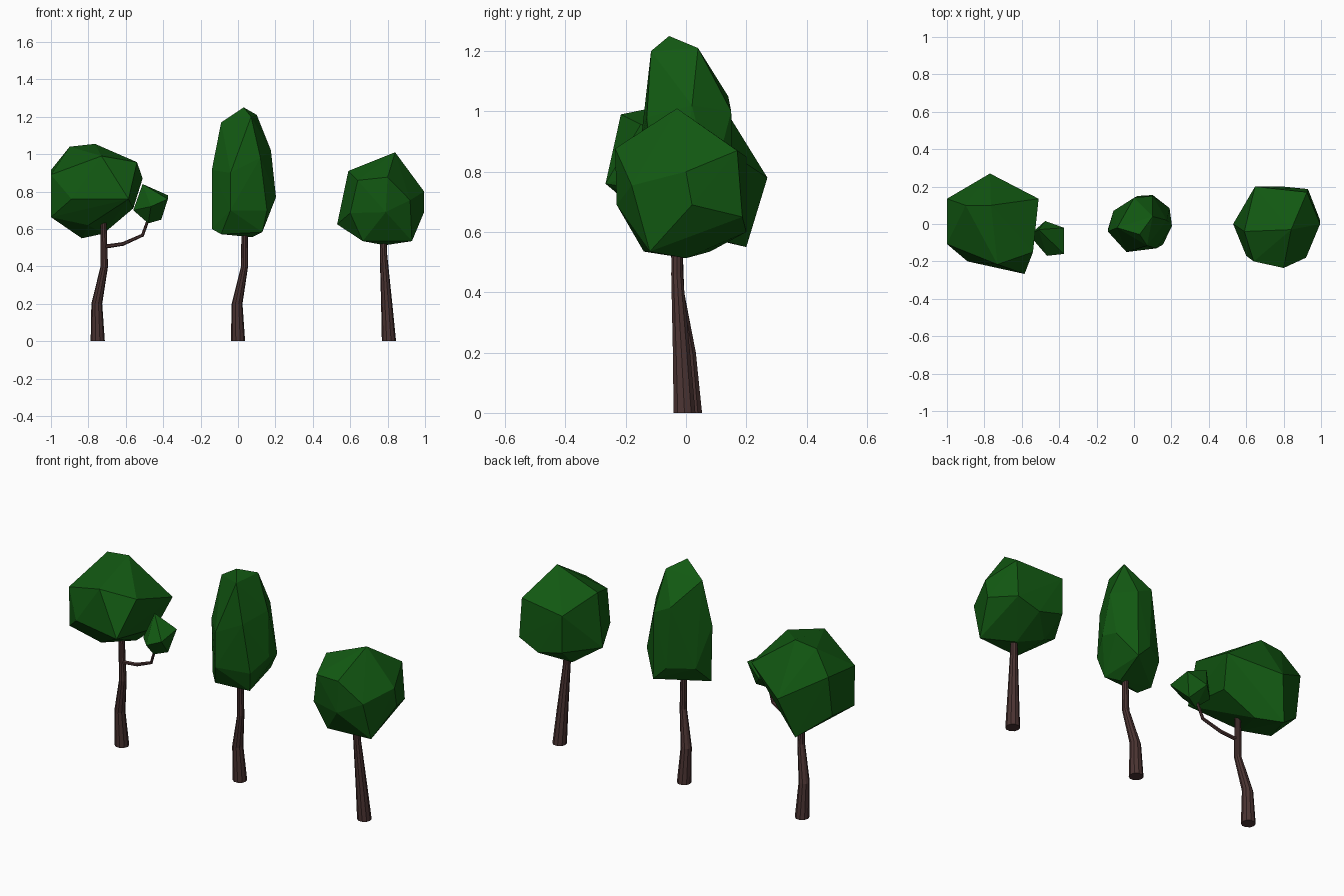
import bpy
import bmesh
from math import cos, sin, tau
from mathutils import Vector

default_cube = bpy.data.objects.get("Cube")
if default_cube:
    bpy.data.objects.remove(default_cube, do_unlink=True)


def make_material(name, colour):
    material = bpy.data.materials.new(name)
    material.use_nodes = True
    material.diffuse_color = colour
    material.node_tree.nodes["Principled BSDF"].inputs["Base Color"].default_value = colour
    return material


leaf_green = make_material("leaf green", (0.006, 0.1, 0.006, 1))
bark_brown = make_material("bark brown", (0.07, 0.034, 0.032, 1))


def finish(name, bm, material):
    """Turn a bmesh into a flat shaded object."""
    bmesh.ops.recalc_face_normals(bm, faces=bm.faces)
    mesh = bpy.data.meshes.new(name)
    bm.to_mesh(mesh)
    bm.free()
    mesh.materials.append(material)
    result = bpy.data.objects.new(name, mesh)
    bpy.context.scene.collection.objects.link(result)
    return result


def faceted_crown(name, corners):
    """Wrap a chunky faceted leaf mass around its corner points."""
    bm = bmesh.new()
    for corner in corners:
        bm.verts.new(corner)
    hull = bmesh.ops.convex_hull(bm, input=bm.verts)
    spare = {v for v in hull["geom_interior"] if isinstance(v, bmesh.types.BMVert)}
    bmesh.ops.delete(bm, geom=list(spare), context="VERTS")
    return finish(name, bm, leaf_green)


def tapered_stem(name, stations, sides, upright=True):
    """Loft rings along stations of (x, y, z, radius)."""
    bm = bmesh.new()
    centres = [Vector(s[:3]) for s in stations]
    rings = []
    for i, centre in enumerate(centres):
        along = centres[min(i + 1, len(centres) - 1)] - centres[max(i - 1, 0)]
        if upright:
            along = Vector((0, 0, 1))
        across = along.cross(Vector((0, 1, 0))).normalized()
        other = along.cross(across).normalized()
        radius = stations[i][3]
        rings.append([
            bm.verts.new(centre + radius * (across * cos(tau * k / sides) + other * sin(tau * k / sides)))
            for k in range(sides)
        ])
    for low, high in zip(rings, rings[1:]):
        for k in range(sides):
            n = (k + 1) % sides
            bm.faces.new((low[k], low[n], high[n], high[k]))
    bm.faces.new(rings[0])
    bm.faces.new(rings[-1])
    return finish(name, bm, bark_brown)


# Broad tree: bent trunk, side branch, large crown and small side crown
tapered_stem("broad_tree_trunk", [
    (-.75, .017, 0, .038), (-.755, .005, .2, .029),
    (-.715, -.025, .4, .02), (-.72, -.03, .66, .016),
], 10)
tapered_stem("broad_tree_branch", [
    (-.715, -.03, .505, .011), (-.615, -.04, .52, .01),
    (-.51, -.06, .567, .009), (-.47, -.07, .68, .007),
], 6, upright=False)
faceted_crown("broad_tree_crown", [
    (-.765, .1, 1.055), (-.9, .1, 1.04), (-1, .135, .915), (-1, -.107, .89),
    (-1, -.1, .663), (-1, .1, .68), (-.835, .2, .55), (-.72, .106, .575),
    (-.89, -.2, .76), (-.585, -.267, .76), (-.73, -.216, .99), (-.54, -.15, .957),
    (-.77, .27, .78), (-.51, .135, .87), (-.56, .05, .71), (-.8, -.1, .62),
])
faceted_crown("broad_tree_side_crown", [
    (-.51, -.03, .84), (-.375, -.02, .78), (-.375, -.16, .76), (-.41, -.05, .65),
    (-.48, -.08, .63), (-.56, -.06, .7), (-.475, .016, .72), (-.465, -.17, .72),
])

# Tall tree: bent trunk and narrow upright crown
tapered_stem("tall_tree_trunk", [
    (0, .017, 0, .038), (-.005, .005, .2, .029),
    (.035, -.025, .4, .019), (.035, -.03, .66, .016),
], 10)
faceted_crown("tall_tree_crown", [
    (.03, -.056, 1.25), (-.09, -.02, 1.17), (.1, .04, 1.21), (.07, -.116, 1.2),
    (.176, .02, 1.02), (.12, -.13, .98), (-.14, -.04, .915), (0, .14, 1.05),
    (.1, .15, 1), (-.14, -.03, .6), (-.09, -.08, .572), (.075, -.02, .556),
    (.13, -.08, .583), (.203, -.01, .77), (.155, -.11, .7), (-.04, -.15, .7),
    (-.11, .07, .7), (.02, .15, .7), (.1, .155, .62), (.19, .085, .75),
    (-.04, -.15, .9),
])

# Round tree: leaning trunk and ball shaped crown
tapered_stem("round_tree_trunk", [
    (.807, -.005, 0, .038), (.795, -.015, .2, .03),
    (.778, -.03, .46, .02), (.775, -.03, .6, .017),
], 10)
faceted_crown("round_tree_crown", [
    (.84, -.03, 1.01), (.59, -.04, .91), (.64, -.2, .86), (.8, -.235, .877),
    (.92, -.18, .754), (.6, -.17, .685), (.79, -.23, .69), (.53, 0, .625),
    (.667, -.14, .535), (.785, 0, .513), (.93, -.12, .535), (.995, 0, .8),
    (.995, .02, .69), (.93, .187, .65), (.925, .17, .87), (.647, .2, .85),
    (.647, .2, .64), (.8, .2, .6), (.667, .08, .535),
])
